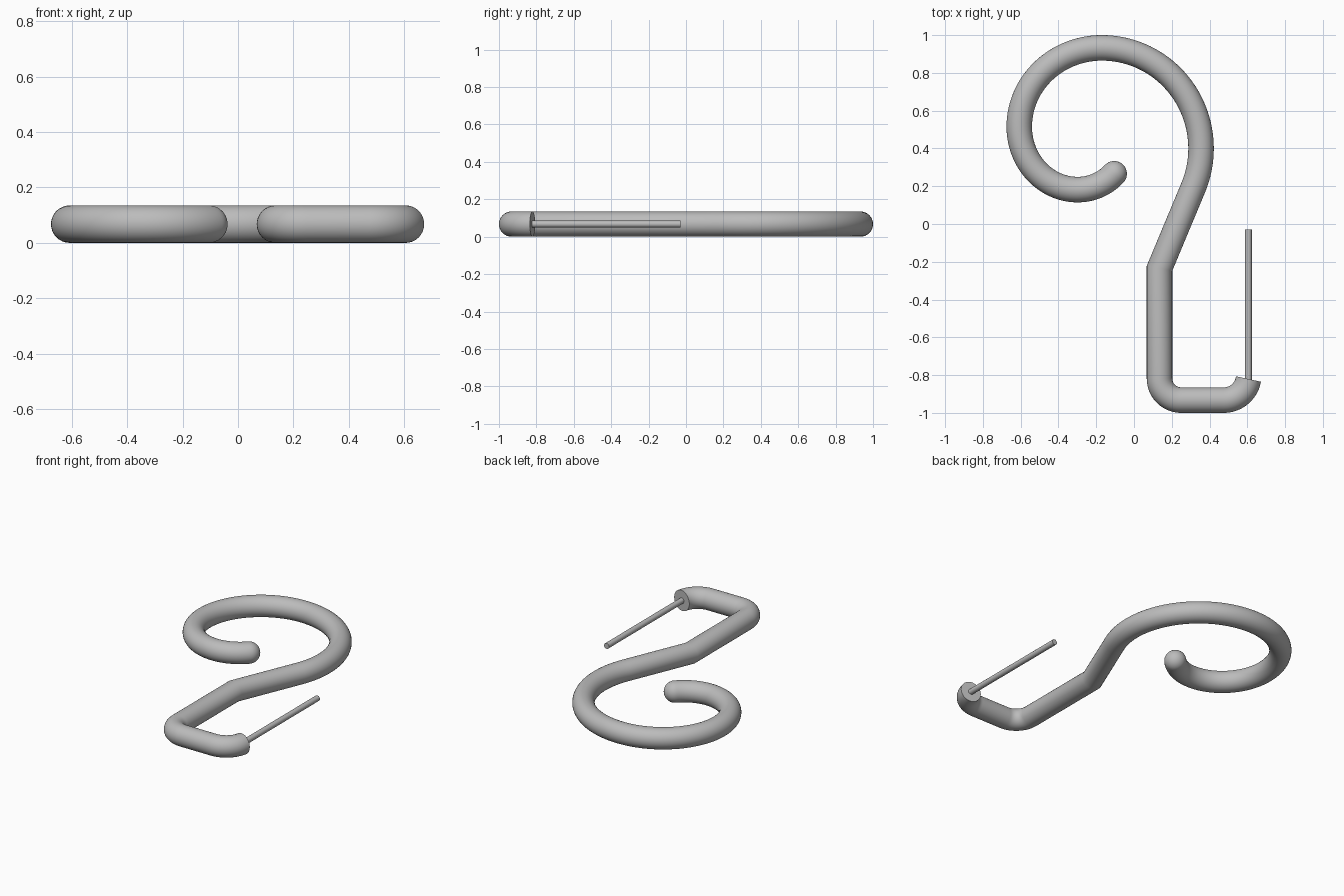
import bpy, bmesh, math
from mathutils import Vector

if "Cube" in bpy.data.objects:
    bpy.data.objects.remove(bpy.data.objects["Cube"], do_unlink=True)

R = 0.0675          # wire radius
SIDES = 32

grey = bpy.data.materials.new("steel grey")
grey.use_nodes = True
colour = (0.5, 0.5, 0.5, 1)
grey.diffuse_color = colour
grey.node_tree.nodes["Principled BSDF"].inputs["Base Color"].default_value = colour


def arc(cx, cy, rx, ry, a0, a1, n):
    """Points on an elliptical arc in the ground plane, angles in degrees."""
    angles = [math.radians(a0 + (a1 - a0) * i / n) for i in range(n + 1)]
    return [Vector((cx + rx * math.cos(a), cy + ry * math.sin(a), R)) for a in angles]


def sweep(name, path, radius, sides, round_end=False):
    """Sweep a circle along a flat path with mitred bends and capped ends."""
    bm = bmesh.new()
    rings = []
    up = Vector((0, 0, 1))

    def add_ring(centre, side, r, stretch=1.0):
        ring = []
        for k in range(sides):
            a = 2 * math.pi * k / sides
            ring.append(bm.verts.new(centre + side * (r * stretch * math.cos(a)) + up * (r * math.sin(a))))
        rings.append(ring)

    for i, p in enumerate(path):
        before = (p - path[i - 1]).normalized() if i else None
        after = (path[i + 1] - p).normalized() if i < len(path) - 1 else None
        before, after = before or after, after or before
        tangent = (before + after).normalized()
        add_ring(p, tangent.cross(up), radius, 1 / tangent.dot(after))
    # hemispherical tip
    if round_end:
        for j in range(1, 10):
            a = math.radians(j * 9.7)
            add_ring(path[-1] + tangent * radius * math.sin(a), tangent.cross(up), radius * math.cos(a))
    for a, b in zip(rings, rings[1:]):
        for k in range(sides):
            bm.faces.new((a[k], a[(k + 1) % sides], b[(k + 1) % sides], b[k]))
    bm.faces.new(rings[0])
    bm.faces.new(rings[-1])
    bmesh.ops.recalc_face_normals(bm, faces=bm.faces)
    mesh = bpy.data.meshes.new(name)
    bm.to_mesh(mesh)
    bm.free()
    mesh.materials.append(grey)
    obj = bpy.data.objects.new(name, mesh)
    bpy.context.collection.objects.link(obj)
    bpy.ops.object.select_all(action='DESELECT')
    obj.select_set(True)
    bpy.context.view_layer.objects.active = obj
    bpy.ops.object.shade_smooth_by_angle(angle=math.radians(35))
    return obj


# Hook wire: flat end, square foot, shank, bend, then tightening spiral
path = arc(0.475, -0.80, 0.1325, 0.1325, -9, -90, 12)       # upturned foot end
path += arc(0.25, -0.8175, 0.115, 0.115, -90, -180, 12)     # foot corner
path += [Vector((0.135, -0.235, R))]                        # bend in the shank
path += arc(-0.17, 0.40, 0.525, 0.5325, -23, 90, 40)        # large outer arc
path += arc(-0.17, 0.515, 0.4375, 0.4175, 90, 180, 28)[1:]  # upper left arc
path += arc(-0.298, 0.515, 0.3095, 0.333, 180, 270, 28)[1:] # lower left arc
path += arc(-0.298, 0.446, 0.264, 0.264, -90, -43, 14)[1:]  # curl to the tip
sweep("hook_wire", path, R, SIDES, round_end=True)

# Thin straight pin standing in the flat end of the foot
sweep("pin", [Vector((0.605, -0.84, R)), Vector((0.605, -0.03, R))], 0.0185, 20)
